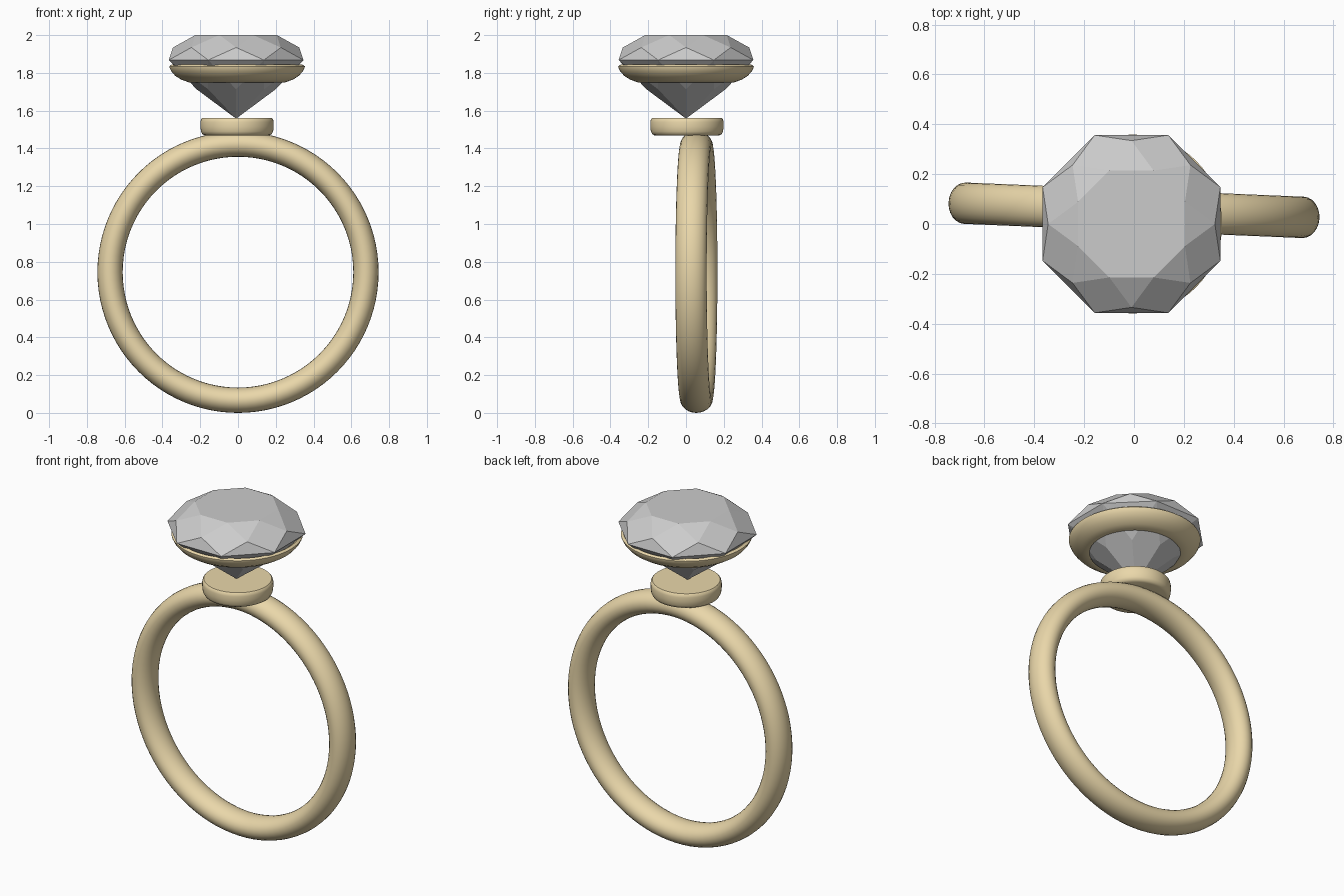
import bpy, math
from math import sin, cos, pi

if "Cube" in bpy.data.objects:
    bpy.data.objects.remove(bpy.data.objects["Cube"])

gold = bpy.data.materials.new("gold")
gold.diffuse_color = (0.82, 0.68, 0.40, 1)
gold.use_nodes = True
gold.node_tree.nodes["Principled BSDF"].inputs["Base Color"].default_value = gold.diffuse_color


def make(name, verts, faces, mat=None, smooth=False):
    me = bpy.data.meshes.new(name)
    me.from_pydata(verts, [], faces)
    me.update()
    ob = bpy.data.objects.new(name, me)
    bpy.context.collection.objects.link(ob)
    if mat:
        me.materials.append(mat)
    bpy.context.view_layer.objects.active = ob
    bpy.ops.object.select_all(action='DESELECT')
    ob.select_set(True)
    bpy.ops.object.mode_set(mode='EDIT')
    bpy.ops.mesh.select_all(action='SELECT')
    bpy.ops.mesh.normals_make_consistent(inside=False)
    bpy.ops.object.mode_set(mode='OBJECT')
    if smooth:
        bpy.ops.object.shade_smooth_by_angle(angle=math.radians(40))
    return ob


def lathe(name, profile, closed, n=64):
    """Spin (radius, z) points round z; open profiles get flat end caps."""
    k = len(profile)
    verts = [(r * cos(2 * pi * i / n), r * sin(2 * pi * i / n), z)
             for i in range(n) for r, z in profile]
    faces = []
    for i in range(n):
        a, b = i * k, (i + 1) % n * k
        for j in range(k if closed else k - 1):
            m = (j + 1) % k
            faces.append((a + j, b + j, b + m, a + m))
    if not closed:
        faces += [tuple(i * k for i in range(n)),
                  tuple(i * k + k - 1 for i in range(n))]
    return make(name, verts, faces, gold, True)


# Band: elliptical-section ring standing up, turned slightly about z
section = [(0.678 + 0.067 * cos(2 * pi * i / 24), 0.083 * sin(2 * pi * i / 24))
           for i in range(24)]
band = lathe("band", section, True, 96)
band.rotation_euler = (pi / 2, 0, math.radians(-2.4))
band.location = (0, 0.055, 0.745)

# Seat: small disc with a rounded side
seat = lathe("seat", [(0.170, 1.468), (0.183, 1.475), (0.191, 1.49), (0.194, 1.515),
                      (0.194, 1.54), (0.191, 1.553), (0.185, 1.56)], False)
seat.location = (-0.005, 0.005, 0)

# Cup: open bowl-shaped collar under the stone
cup = lathe("cup", [(0.255, 1.75), (0.295, 1.764), (0.328, 1.785), (0.348, 1.808),
                    (0.358, 1.828), (0.359, 1.835), (0.346, 1.844), (0.335, 1.838),
                    (0.300, 1.797), (0.247, 1.752)], True)
cup.location = (-0.005, 0, 0)

# Gem: eight-fold faceted stone with table, kites, stars and pavilion
r1, r2, h1, h2, n = 0.386, 0.232, 0.31, 0.133, 8
half = pi / n
r3, r4 = (r1 + r2) / 2 / cos(half), r1 / 2 / cos(half)
verts = [(0, 0, -h1)]
for i in range(n):
    for r, a, z in ((r4, 0, -h1 / 2), (r1, half, 0), (r3, 0, h2 / 2), (r2, half, h2)):
        t = 2 * half * i + a
        verts.append((r * cos(t), r * sin(t), z))
faces = [tuple(4 + 4 * i for i in range(n))]
for i in range(n):
    low, gir, mid, top = range(1 + 4 * i, 5 + 4 * i)
    low2, gir2, mid2, top2 = range(1 + 4 * ((i + 1) % n), 5 + 4 * ((i + 1) % n))
    faces += [(0, low2, gir, low),        # pavilion kite
              (low2, gir2, gir),          # lower girdle facet
              (gir, gir2, mid2),          # upper girdle facet
              (mid, gir, mid2, top),      # crown kite
              (top, mid2, top2)]          # star facet
gem = make("gem", verts, faces)
gem.location = (-0.01, 0, 1.868)
